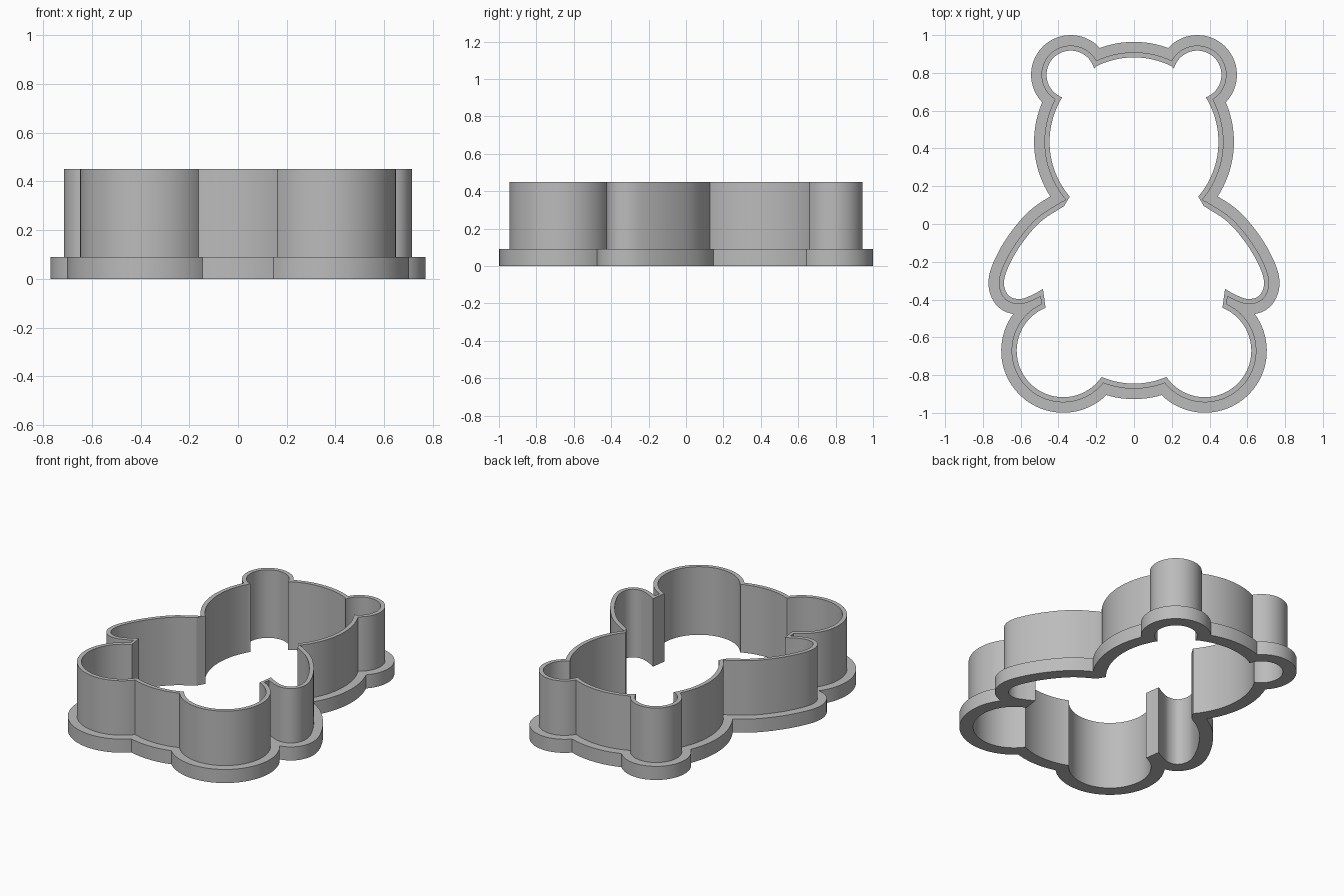
import bpy, bmesh
from math import radians, cos, sin
from mathutils import Vector
from mathutils.geometry import intersect_line_line_2d

cube = bpy.data.objects.get("Cube")
if cube:
    bpy.data.objects.remove(cube)

WALL, FLANGE = 0.027, 0.082       # outward offsets from the inner outline
FLANGE_TOP, WALL_TOP = 0.09, 0.45


def arc(cx, cy, r, start, end, steps=36):
    angles = [radians(start + (end - start) * i / steps) for i in range(steps + 1)]
    return [Vector((cx + r * cos(a), cy + r * sin(a))) for a in angles]


def spline(coords, steps=6):
    """Smooth curve through the given points."""
    p = [Vector(c) for c in coords]
    p = [2 * p[0] - p[1]] + p + [2 * p[-1] - p[-2]]
    out = []
    for a, b, c, d in zip(p, p[1:], p[2:], p[3:]):
        for i in range(steps):
            t = i / steps
            out.append(0.5 * (2 * b + (c - a) * t + (2 * a - 5 * b + 4 * c - d) * t ** 2
                              + (3 * b - a - 3 * c + d) * t ** 3))
    return out + [p[-2]]


def offset(points, d):
    """Move a clockwise run of points outward."""
    out = []
    for i, p in enumerate(points):
        t = points[min(i + 1, len(points) - 1)] - points[max(i - 1, 0)]
        out.append(p + Vector((-t.y, t.x)).normalized() * d)
    return out


def join(a, b):
    """Join two runs, trimming both where they cross."""
    for i in range(len(a) - 1):
        for j in range(len(b) - 1):
            hit = intersect_line_line_2d(a[i], a[i + 1], b[j], b[j + 1])
            if hit:
                return a[:i + 1] + [Vector(hit)] + b[j + 1:]
    return a + b


# Half outline, clockwise from the top of the head to the bottom
head_top = arc(0, 0.435, 0.447, 90, 64, 14)
ear = arc(0.335, 0.79, 0.128, 165, -70)
head_side = arc(0, 0.435, 0.447, 31, -40.5)
arm = spline([(0.37, 0.095), (0.497, 0.01), (0.603, -0.116), (0.672, -0.243),
              (0.688, -0.323), (0.661, -0.381), (0.603, -0.397),
              (0.54, -0.376), (0.482, -0.344)])
arm_tip = [Vector((0.482, -0.344)), Vector((0.469, -0.437))]
leg = arc(0.375, -0.671, 0.246, 68, -145, 48)
seat = arc(0, -0.415, 0.43, -66.7, -90, 12)


def outline(d):
    """Full closed outline at an outward offset."""
    half = offset(head_top, d)
    for part in (ear, head_side, arm, arm_tip, leg, seat):
        if part is arm_tip:
            if d < FLANGE:        # the flange closes the slot beside the arm
                half = join(half, offset(part, d * 0.7))
        else:
            half = join(half, offset(part, d))
    half[0].x = half[-1].x = 0
    full = half + [Vector((-p.x, p.y)) for p in half[-2:0:-1]]
    return [p for i, p in enumerate(full) if (p - full[i - 1]).length > 1e-4]


bm = bmesh.new()


def ring(points, z):
    verts = [bm.verts.new((p.x, p.y, z)) for p in points]
    edges = [bm.edges.new((verts[i - 1], verts[i])) for i in range(len(verts))]
    return verts, edges


def side(low, high):
    a, b = low[0], high[0]
    for i in range(len(a)):
        bm.faces.new((a[i - 1], a[i], b[i], b[i - 1]))


def cap(outer, inner):
    bmesh.ops.triangle_fill(bm, edges=outer[1] + inner[1], use_beauty=True,
                            normal=(0, 0, 1))


inner, wall, flange = outline(0), outline(WALL), outline(FLANGE)
inner_low, inner_high = ring(inner, 0), ring(inner, WALL_TOP)
wall_low, wall_high = ring(wall, FLANGE_TOP), ring(wall, WALL_TOP)
flange_low, flange_high = ring(flange, 0), ring(flange, FLANGE_TOP)

# Flat rings: underside, flange ledge, cutting rim
cap(flange_low, inner_low)
cap(flange_high, wall_low)
cap(wall_high, inner_high)
# Upright sides
side(flange_low, flange_high)
side(wall_low, wall_high)
side(inner_low, inner_high)
bmesh.ops.recalc_face_normals(bm, faces=bm.faces)

mesh = bpy.data.meshes.new("cookie_cutter")
bm.to_mesh(mesh)
bm.free()
cutter = bpy.data.objects.new("cookie_cutter", mesh)
bpy.context.collection.objects.link(cutter)

# Plain grey plastic
grey = bpy.data.materials.new("grey_plastic")
grey.use_nodes = True
colour = (0.5, 0.5, 0.5, 1)
grey.diffuse_color = colour
grey.node_tree.nodes["Principled BSDF"].inputs["Base Color"].default_value = colour
mesh.materials.append(grey)

bpy.ops.object.select_all(action='DESELECT')
cutter.select_set(True)
bpy.context.view_layer.objects.active = cutter
bpy.ops.object.shade_smooth_by_angle(angle=radians(25))
